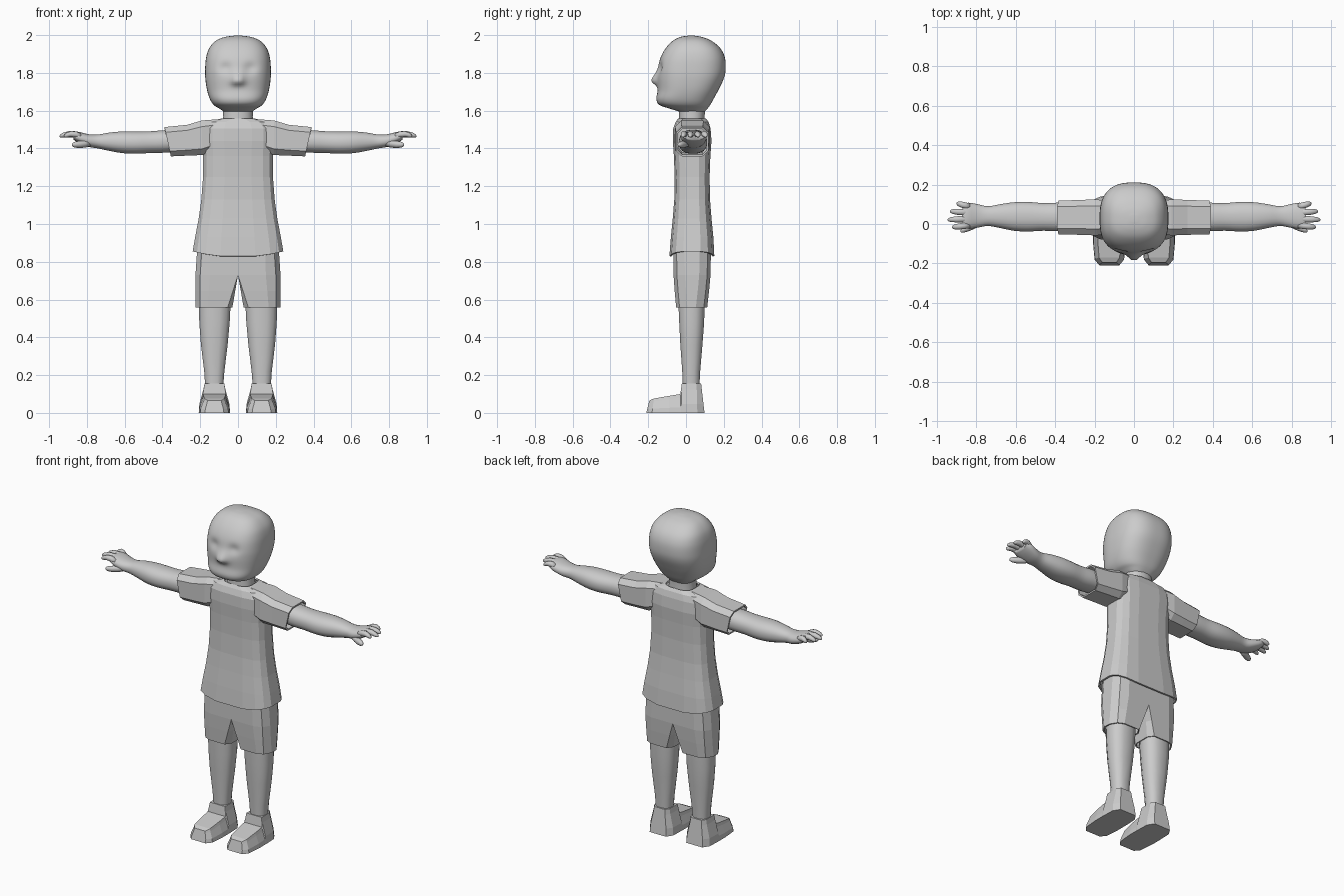
import bpy, bmesh
from math import cos, sin, pi, exp
from mathutils import Vector

if "Cube" in bpy.data.objects:
    bpy.data.objects.remove(bpy.data.objects["Cube"])


def sec(axis, pos, a0, a1, b0, b1, n=8, p=4.0):
    """Closed superellipse section filling the bounds a0..a1, b0..b1."""
    uv = []
    for i in range(n):
        t = 2 * pi * (i + 0.5) / n
        c, s = cos(t), sin(t)
        uv.append((abs(c) ** (2 / p) * (1 if c > 0 else -1),
                   abs(s) ** (2 / p) * (1 if s > 0 else -1)))
    m = max(abs(u) for u, v in uv)
    k = max(abs(v) for u, v in uv)
    pts = []
    for u, v in uv:
        a = (a0 + a1) / 2 + (a1 - a0) / 2 * u / m
        b = (b0 + b1) / 2 + (b1 - b0) / 2 * v / k
        pts.append(Vector({'x': (pos, a, b), 'y': (a, pos, b), 'z': (a, b, pos)}[axis]))
    return pts


def smooth_rings(rings, k):
    """Catmull-Rom interpolation between sections."""
    out = []
    for i in range(len(rings) - 1):
        q = [rings[max(i - 1, 0)], rings[i], rings[i + 1], rings[min(i + 2, len(rings) - 1)]]
        for j in range(k):
            t = j / k
            out.append([0.5 * (2 * b + (c - a) * t + (2 * a - 5 * b + 4 * c - d) * t * t
                               + (3 * b - a - 3 * c + d) * t ** 3) for a, b, c, d in zip(*q)])
    return out + [rings[-1]]


def loft(name, rings, caps=True, mirror=False, angle=None, thick=0):
    bm = bmesh.new()
    vs = [[bm.verts.new(p) for p in r] for r in rings]
    n = len(vs[0])
    for r, s in zip(vs, vs[1:]):
        for i in range(n):
            f = [r[i], r[(i + 1) % n], s[(i + 1) % n], s[i]]
            if not (mirror and all(abs(v.co.x) < 1e-5 for v in f)):
                bm.faces.new(f)
    if caps:
        bm.faces.new(vs[0])
        bm.faces.new(vs[-1])
    bmesh.ops.recalc_face_normals(bm, faces=bm.faces)
    me = bpy.data.meshes.new(name)
    bm.to_mesh(me)
    bm.free()
    ob = bpy.data.objects.new(name, me)
    bpy.context.collection.objects.link(ob)
    if thick:
        mod = ob.modifiers.new("thickness", 'SOLIDIFY')
        mod.thickness, mod.offset = thick, -1
    if mirror:
        ob.modifiers.new("mirror", 'MIRROR')
    if angle:
        bpy.ops.object.select_all(action='DESELECT')
        ob.select_set(True)
        bpy.context.view_layer.objects.active = ob
        bpy.ops.object.shade_smooth_by_angle(angle=angle)
    return ob


# Head: z, front y, back y, half width
head = [(1.595, -.035, .10, .075), (1.612, -.09, .115, .10), (1.63, -.14, .128, .128),
        (1.66, -.157, .145, .148), (1.71, -.15, .172, .164), (1.77, -.152, .20, .173),
        (1.82, -.15, .21, .174), (1.88, -.135, .206, .169), (1.93, -.108, .182, .153),
        (1.97, -.07, .135, .118), (1.99, -.03, .085, .07), (1.997, .01, .045, .02)]
rings = smooth_rings([sec('z', z, -w, w, a, b, 96, 2.6) for z, a, b, w in head], 6)
for r in rings:
    for p in r:
        if p.y < 0:  # nose, eye sockets and mouth
            nose = exp(-(p.x / .034) ** 2 - ((p.z - 1.757) / (.022 if p.z < 1.757 else .04)) ** 2)
            eye = exp(-((abs(p.x) - .065) / .035) ** 2 - ((p.z - 1.825) / .03) ** 2)
            p.y += .014 * eye - .036 * nose
loft("head", rings, angle=1.0)

# Neck
loft("neck", [sec('z', z, -w, w, a, b, 24, 2.2) for z, w, a, b in
              [(1.5, .085, -.04, .105), (1.57, .078, -.036, .098), (1.63, .08, -.036, .105)]], angle=.8)

# Shirt body, hem higher at the sides
body = [(.825, .24, -.088, .15), (.93, .227, -.08, .145), (1.03, .208, -.07, .135),
        (1.13, .194, -.062, .127), (1.25, .185, -.06, .125), (1.36, .184, -.064, .129),
        (1.44, .19, -.07, .135), (1.505, .19, -.068, .13), (1.54, .165, -.055, .12),
        (1.558, .088, -.042, .106)]
rings = [sec('z', z, -w, w, a, b, 16, 3.4) for z, w, a, b in body]
for p in rings[0]:
    p.z += .03 * (p.x / .24) ** 2
loft("shirt_body", rings, caps=False, thick=.01)

# Sleeves with slanted cuffs
sleeve = [(.10, -.045, .11, 1.40, 1.555), (.19, -.058, .125, 1.365, 1.548),
          (.27, -.055, .122, 1.362, 1.525), (.38, -.052, .118, 1.358, 1.513)]
rings = [sec('x', *s) for s in sleeve]
for p in rings[-1]:
    p.x += (p.z - 1.47) * .22
loft("sleeve", rings, caps=False, mirror=True, thick=.01)

# Arms and palms: x, y range, z range
arm = [(.24, -.03, .105, 1.39, 1.50), (.38, -.036, .108, 1.378, 1.497), (.46, -.034, .106, 1.376, 1.491),
       (.54, -.038, .112, 1.372, 1.49), (.61, -.034, .11, 1.375, 1.49), (.68, -.02, .10, 1.387, 1.484),
       (.74, -.01, .09, 1.40, 1.474), (.79, -.018, .10, 1.408, 1.475), (.84, -.024, .108, 1.428, 1.487),
       (.87, -.015, .10, 1.446, 1.486)]
loft("arm", smooth_rings([sec('x', *s, 20, 2.3) for s in arm], 3), mirror=True, angle=1.0)


# Fingers and thumb
def finger(name, start, end, lift, r):
    a, b = Vector(start), Vector(end)
    rs = []
    for t, k in [(0, .9), (.3, 1.05), (.6, 1), (.85, .8), (.96, .5), (1, .15)]:
        c = a.lerp(b, t) + Vector((0, 0, lift * sin(pi * t)))
        rs.append(sec('x', c.x, c.y - r * k, c.y + r * k, c.z - r * k, c.z + r * k, 10, 2))
    loft(name, rs, mirror=True, angle=1.2)


for i, (y, tx, ty) in enumerate([(-.006, .922, -.016), (.026, .945, .022), (.058, .933, .064), (.088, .9, .104)]):
    finger(f"finger_{i + 1}", (.83, y, 1.464), (tx, ty, 1.465), .012, .0155)
finger("thumb", (.775, .01, 1.432), (.88, -.036, 1.42), -.004, .019)


# Shorts: half-sections that split into two legs below the crotch
def half(z, x0, x1, y0, y1, ci):
    m = (x0 + x1) / 2 + .035
    return [Vector(p + (z,)) for p in [
        (x0 + ci, y0), (m, y0), (x1 - .025, y0 + .018), (x1, y0 + .06), (x1, y1 - .06),
        (x1 - .025, y1 - .018), (m, y1), (x0 + ci, y1), (x0, y1 - .035), (x0, y0 + .035)]]


loft("shorts", [half(.557, .03, .225, -.052, .112, .025), half(.645, .015, .225, -.06, .122, .012),
                half(.73, 0, .225, -.066, .13, 0), half(.88, 0, .215, -.068, .132, 0)],
     caps=False, mirror=True, thick=.008)

# Legs
leg = [(.12, .08, .172, -.016, .07), (.22, .072, .179, -.02, .075), (.36, .055, .196, -.03, .087),
       (.48, .044, .205, -.036, .096), (.62, .037, .207, -.042, .10)]
loft("leg", [sec('z', *s, 12, 2.5) for s in leg], mirror=True, angle=.7)


# Shoes: y, sole half width, top half width, height, lean of the top
def shoe(y, w, t, h, lean):
    return [Vector((.125 + s * x, y + lean * k, h * k)) for s, x, k in
            [(-1, w, 0), (1, w, 0), (1, w * .96, .3), (1, w * .2 + t * .8, .8), (1, t, 1),
             (-1, t, 1), (-1, w * .2 + t * .8, .8), (-1, w * .96, .3)]]


loft("shoe", [shoe(-.21, .05, .036, .066, .016), shoe(-.18, .075, .052, .076, .01),
              shoe(-.09, .083, .058, .09, 0), shoe(-.03, .083, .06, .10, 0),
              shoe(-.026, .083, .052, .156, .004), shoe(.06, .08, .052, .156, -.004),
              shoe(.098, .055, .036, .156, -.018)], mirror=True)
